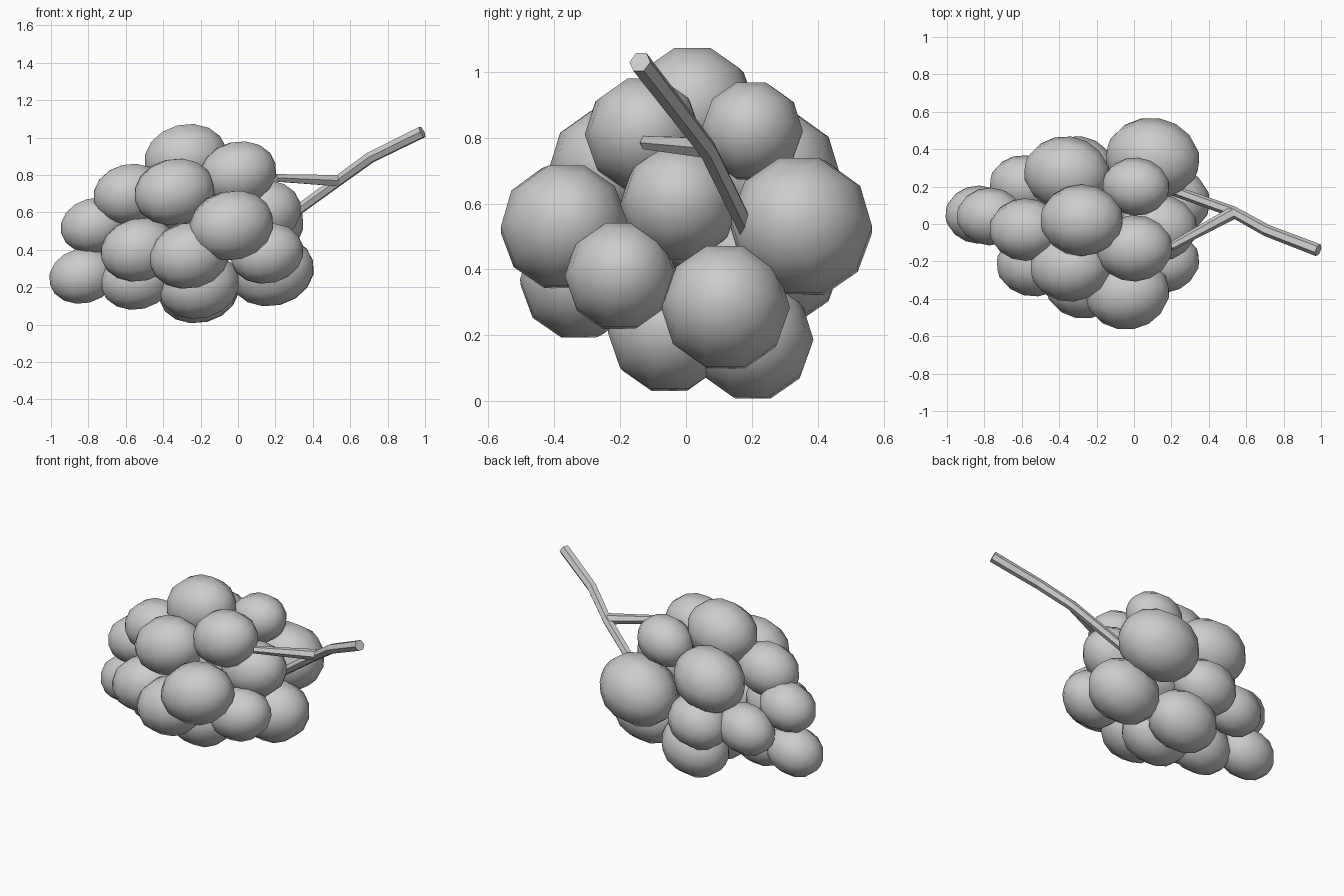
import bpy
from math import radians
from mathutils import Matrix

if "Cube" in bpy.data.objects:
    bpy.data.objects.remove(bpy.data.objects["Cube"])


def grape(number, x, y, z, r):
    """Low-poly ellipsoid, long axis tilted up toward the stem side."""
    bpy.ops.mesh.primitive_uv_sphere_add(segments=10, ring_count=8, radius=r)
    ob = bpy.context.object
    ob.name = f"grape_{number:02d}"
    # grapes fan slightly outward from the middle of the bunch
    turn = (Matrix.Rotation(-0.45 * y, 4, 'Z')
            @ Matrix.Rotation(radians(-14), 4, 'Y'))
    stretch = Matrix.Diagonal((1.18, 1.01, 1.0, 1))
    lay = Matrix.Rotation(radians(90), 4, 'Y')
    ob.data.transform(turn @ stretch @ lay)
    ob.location = (x, y, z)
    bpy.ops.object.shade_smooth()


def twig(name, points, start, end):
    """Six-sided branch tapering from start to end radius."""
    cu = bpy.data.curves.new(name, 'CURVE')
    cu.dimensions = '3D'
    cu.bevel_depth = 1
    cu.bevel_resolution = 1
    cu.use_fill_caps = True
    sp = cu.splines.new('POLY')
    last = len(points) - 1
    sp.points.add(last)
    for i, co in enumerate(points):
        sp.points[i].co = (*co, 1)
        sp.points[i].radius = start + (end - start) * i / last
    sp.use_smooth = False
    ob = bpy.data.objects.new(name, cu)
    bpy.context.collection.objects.link(ob)


# Bunch of grapes: x, y, z, size
upper = [(-.28, .02, .89, .19), (0, -.13, .81, .176), (.01, .2, .82, .154),
         (-.34, -.23, .71, .184), (-.58, -.03, .7, .166),
         (-.36, .27, .69, .197)]
middle = [(-.77, .04, .53, .153), (-.53, -.21, .4, .176),
          (-.26, -.32, .37, .184), (-.035, -.37, .53, .193),
          (.155, -.2, .38, .167), (.1, .35, .53, .216),
          (.13, -.02, .6, .178), (-.3, .3, .41, .168), (-.59, .21, .4, .156)]
lower = [(-.83, .05, .26, .154), (-.54, -.03, .24, .167),
         (-.21, -.05, .21, .186), (.18, .12, .285, .194),
         (-.21, .2, .187, .186)]
for i, g in enumerate(upper + middle + lower, 1):
    grape(i, *g)

# Forked stem
twig("main_stem", [(.985, -.14, 1.03), (.71, -.035, .895), (.53, .065, .765),
                   (.18, .19, .51)], .034, .028)
twig("side_stem", [(.53, .06, .77), (.2, -.12, .785)], .034, .023)
